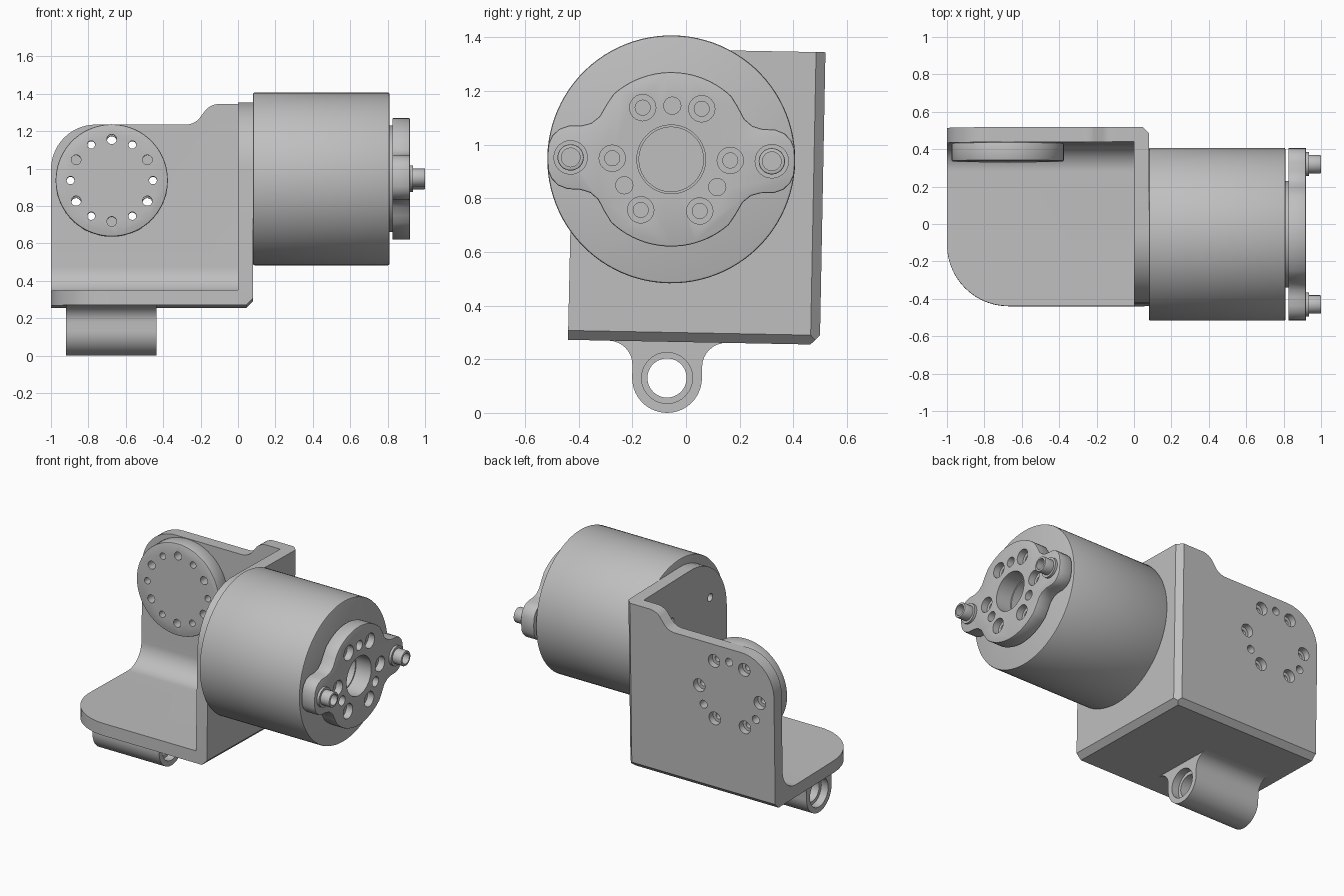
import bpy, bmesh
from math import sin, cos, pi, radians
from mathutils import Matrix

old = bpy.data.objects.get("Cube")
if old:
    bpy.data.objects.remove(old, do_unlink=True)

grey = bpy.data.materials.new("metal_grey")
grey.use_nodes = True
colour = (0.52, 0.52, 0.52, 1)
grey.diffuse_color = colour
grey.node_tree.nodes["Principled BSDF"].inputs["Base Color"].default_value = colour
parts = []


def arc(cx, cy, r, a0, a1, n=14):
    angles = [radians(a0 + (a1 - a0) * i / n) for i in range(n + 1)]
    return [(cx + r * cos(a), cy + r * sin(a)) for a in angles]


def prism(name, outline, axis, lo, hi):
    """Extrude a 2D outline along one axis."""
    place = {"x": lambda a, b: (lo, a, b),
             "y": lambda a, b: (a, lo, b),
             "z": lambda a, b: (a, b, lo)}[axis]
    shift = [hi - lo if k == axis else 0 for k in "xyz"]
    bm = bmesh.new()
    face = bm.faces.new([bm.verts.new(place(a, b)) for a, b in outline])
    top = bmesh.ops.extrude_face_region(bm, geom=[face])["geom"]
    verts = [g for g in top if isinstance(g, bmesh.types.BMVert)]
    bmesh.ops.translate(bm, verts=verts, vec=shift)
    bmesh.ops.recalc_face_normals(bm, faces=bm.faces)
    mesh = bpy.data.meshes.new(name)
    bm.to_mesh(mesh)
    bm.free()
    mesh.materials.append(grey)
    obj = bpy.data.objects.new(name, mesh)
    bpy.context.collection.objects.link(obj)
    return obj


def disc(name, cx, cy, r, axis, lo, hi, n=72):
    return prism(name, arc(cx, cy, r, 0, 360, n)[:-1], axis, lo, hi)


def apply_mod(obj, mod):
    bpy.context.view_layer.objects.active = obj
    bpy.ops.object.modifier_apply(modifier=mod.name)


def combine(obj, tool, operation="DIFFERENCE"):
    mod = obj.modifiers.new("combine", "BOOLEAN")
    mod.operation, mod.solver, mod.object = operation, "EXACT", tool
    apply_mod(obj, mod)
    bpy.data.objects.remove(tool, do_unlink=True)


def drill(obj, cx, cy, r, axis, lo, hi, n=24):
    combine(obj, disc("drill", cx, cy, r, axis, lo, hi, n))


def soften(obj, width):
    mod = obj.modifiers.new("edge", "BEVEL")
    mod.width, mod.segments, mod.angle_limit = width, 2, radians(50)
    apply_mod(obj, mod)


def ring(r, angles, cx=0):
    return [(cx + r * cos(radians(a)), r * sin(radians(a))) for a in angles]


SIXTHS = range(0, 360, 60)
THIRDS = (90, 210, 330)
BLIND = (30, 150, 270)

# Bracket: three crossed silhouettes, hollowed to leave three walls
front_shape = [(-1, -.68), (.045, -.68), (.08, -.645), (.08, .41)]
front_shape += arc(-.10, .31, .10, 90, 135, 5) + arc(-.28, .40, .10, -45, -90, 5)
front_shape += arc(-.76, .30 - .24, .24, 90, 180)
side_shape = [(-.372, -.68), (.532, -.68), (.567, -.645), (.567, .41)]
side_shape += arc(0, .04, .37, 90, 180)
top_shape = [(-1, .567), (.045, .567), (.08, .532), (.08, -.372)]
top_shape += arc(-.67, -.042, .33, 270, 180)
hollow = [(.487, 1), (-1, 1), (-1, -.6)] + arc(.347, -.46, .14, -90, 0)

bracket = prism("bracket", front_shape, "y", -1, 1)
combine(bracket, prism("side_cut", side_shape, "x", -2, 2), "INTERSECT")
combine(bracket, prism("top_cut", top_shape, "z", -2, 2), "INTERSECT")
combine(bracket, prism("hollow_cut", hollow, "x", -2, 0))

# Pivot disc on the inside of the back wall
PX = -.675
pivot = disc("pivot_disc", PX, 0, .3, "y", .39, .487)
soften(pivot, .007)
for a, b in ring(.22, SIXTHS, PX):
    drill(pivot, a, b, .021, "y", .3, .6)
    drill(bracket, a, b, .021, "y", .4, .7)
    drill(bracket, a, b, .042, "y", .525, .7)
for a, b in ring(.22, THIRDS, PX):
    drill(pivot, a, b, .026, "y", .3, .6)
    drill(bracket, a, b - .008, .026, "y", .4, .7)
for a, b in ring(.22, BLIND, PX):
    drill(pivot, a, b, .026, "y", .3, .45)
for a in (-.2, .2):
    for b in (-.15, .15):
        drill(bracket, a, b, .025, "x", -.1, .2)

# Foot: bored lug with flared neck under the floor
FV = -.815
lug = arc(0, FV, .13, 180, 360, 28)
lug += arc(.22, -.77, .09, 180, 90, 8) + arc(-.22, -.77, .09, 90, 0, 8)
foot = prism("hinge_foot", lug, "x", -.92, -.435)
drill(foot, 0, FV, .073, "x", -2, 1, 48)
for lo, hi in ((-1.2, -.87), (-.485, 0)):
    drill(foot, 0, FV, .095, "x", lo, hi, 48)

# Motor body and the thin hub in front of it
motor = disc("motor_body", 0, 0, .462, "x", .08, .81, 96)
soften(motor, .008)
hub = disc("motor_hub", 0, 0, .285, "x", .80, .828)
for part, r in ((motor, .12), (hub, .128)):
    drill(part, 0, 0, r, "x", .74, 1.2, 64)

# Output flange: round body with two ears
ear = [(.462, 0), (.458, .05), (.445, .08), (.42, .105), (.385, .118),
       (.335, .12), (.3, .13), (.27, .155), (.245, .2)]
quarter = ear + arc(0, 0, .325, 47.5, 90, 10)
half = quarter + [(-a, b) for a, b in quarter[-2::-1]]
flange = prism("output_flange", half + [(a, -b) for a, b in half[-2:0:-1]], "x", .825, .92)
soften(flange, .006)
drill(flange, 0, 0, .128, "x", .7, 1.1, 64)
for a, b in ring(.22, SIXTHS):
    drill(flange, a, b, .028, "x", .7, 1.1)
    drill(flange, a, b, .049, "x", .875, 1.1)
for a, b in ring(.2, THIRDS):
    drill(flange, a, b, .032, "x", .7, 1.1)
parts += [bracket, pivot, foot, motor, hub, flange]

# Pins on the ears
for side, label in ((1, "back"), (-1, "front")):
    collar = disc(label + "_pin_collar", side * .375, 0, .064, "x", .9, .936, 32)
    pin = disc(label + "_pin", side * .375, 0, .049, "x", .9, 1.0, 32)
    soften(pin, .005)
    drill(pin, side * .375, 0, .035, "x", .95, 1.2)
    parts += [collar, pin]

# Slight tilt about the motor axis, then shading
pose = Matrix.Translation((0, -.055, .945)) @ Matrix.Rotation(radians(-1.1), 4, "X")
for obj in parts:
    obj.matrix_world = pose
    bpy.ops.object.select_all(action="DESELECT")
    obj.select_set(True)
    bpy.context.view_layer.objects.active = obj
    bpy.ops.object.shade_smooth_by_angle(angle=radians(30))
